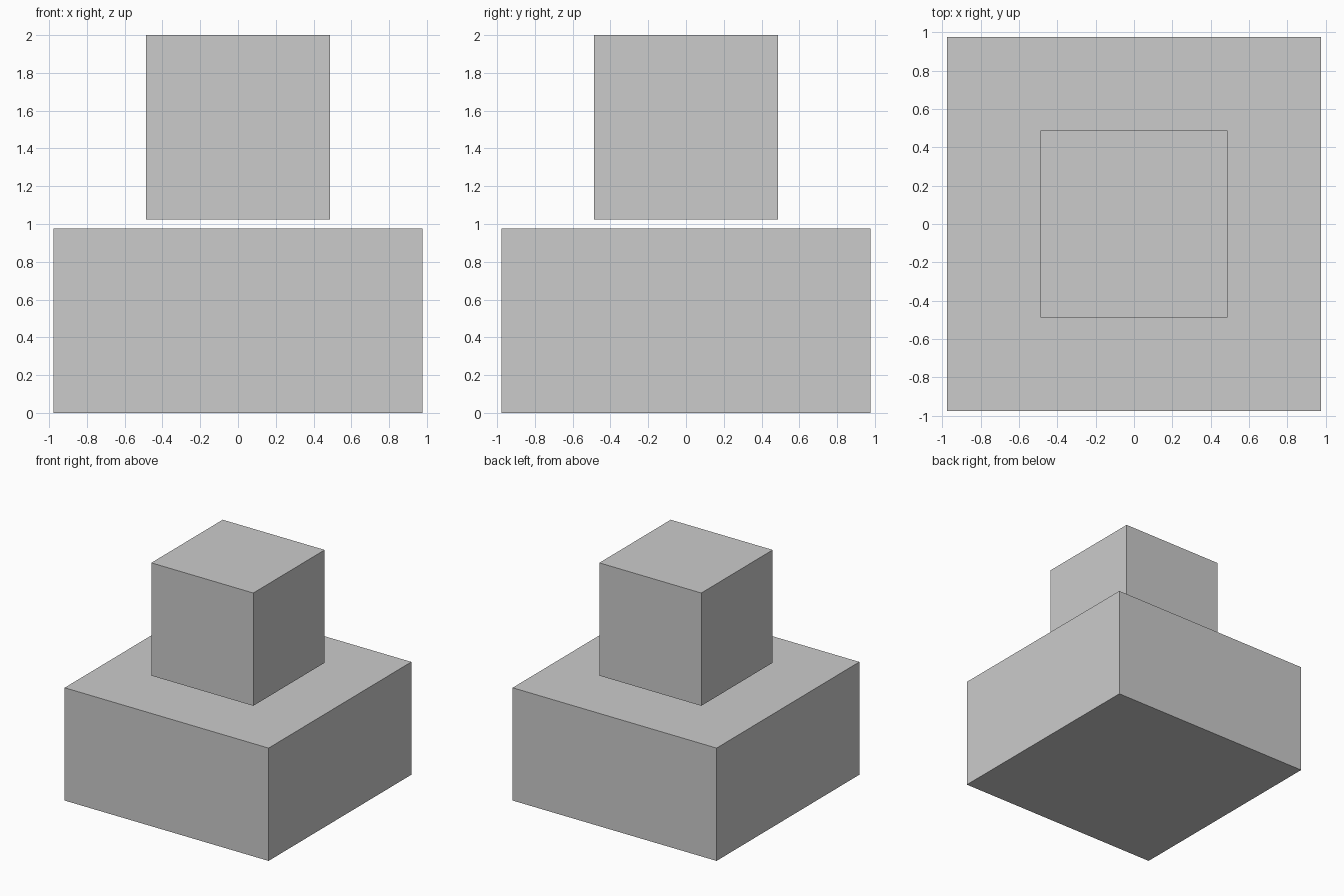
import bpy

if "Cube" in bpy.data.objects:
    bpy.data.objects.remove(bpy.data.objects["Cube"])


def box(name, width, z0, z1):
    """Square block centred on the z axis, spanning z0 to z1."""
    bpy.ops.mesh.primitive_cube_add(size=1, location=(0, 0, (z0 + z1) / 2))
    ob = bpy.context.object
    ob.name = name
    ob.scale = (width, width, z1 - z0)
    bpy.ops.object.transform_apply(location=False, rotation=False, scale=True)
    return ob


UNIT = 2 / 2.05  # block height; a 0.05-unit gap separates the two blocks

# Wide lower block
box("base_block", 2 * UNIT, 0, UNIT)

# Smaller cube floating just above it
box("upper_cube", UNIT, 1.05 * UNIT, 2.05 * UNIT)
